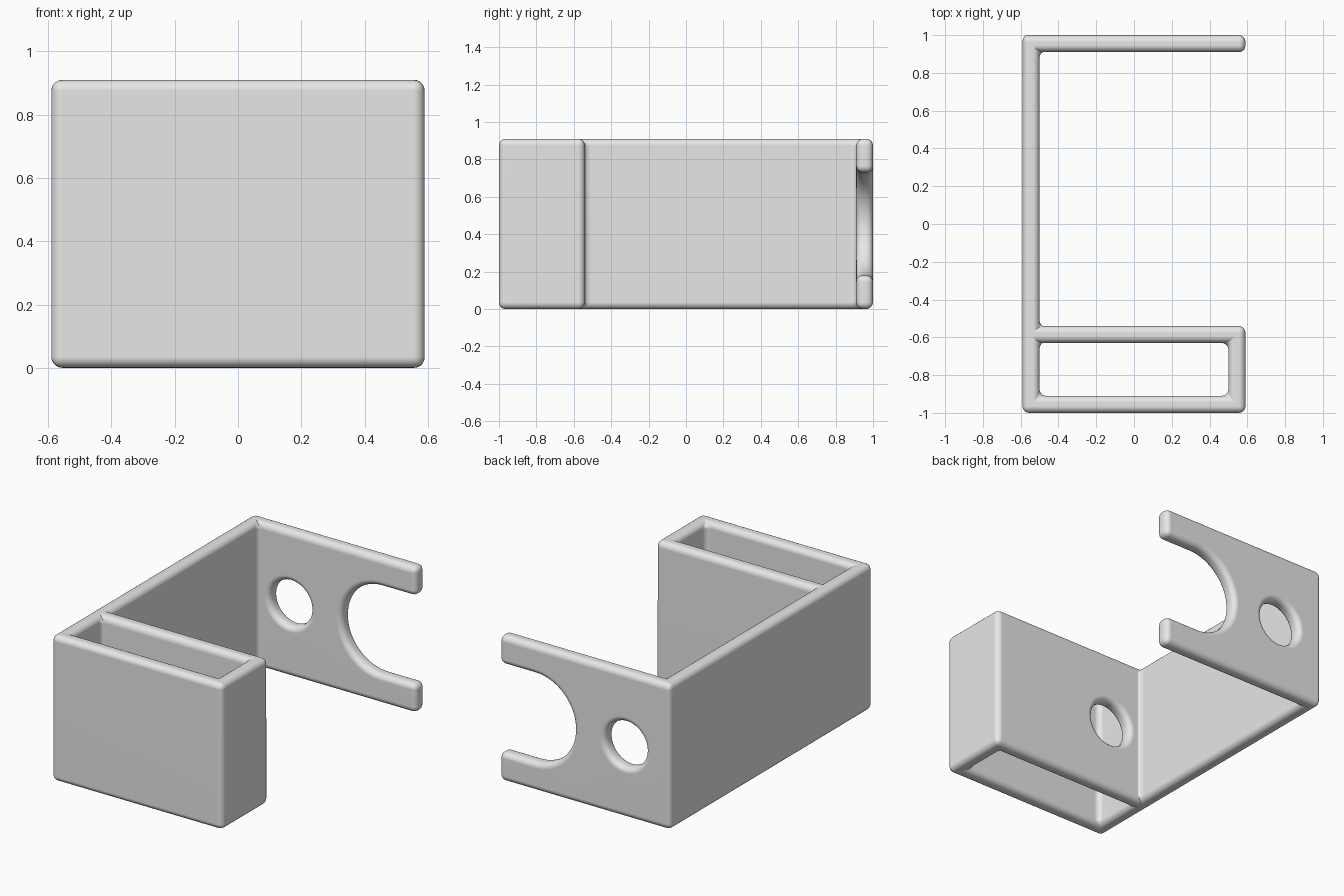
import bpy
import bmesh
import math

cube = bpy.data.objects.get("Cube")
if cube:
    bpy.data.objects.remove(cube, do_unlink=True)

W, D, H = 0.59, 1.0, 0.91      # half width, half depth, height
T = 0.09                       # wall thickness
POCKET_BACK = -0.54            # rear face of the box section
MID = H / 2

# Single plain grey
grey = bpy.data.materials.new("light_grey")
grey.use_nodes = True
grey.diffuse_color = (0.8, 0.8, 0.8, 1)
grey.node_tree.nodes["Principled BSDF"].inputs["Base Color"].default_value = (0.8, 0.8, 0.8, 1)


def prism(name, outline, place, start, end):
    """Extrude a closed 2D outline from start to end; place maps (a, b, depth) to 3D."""
    bm = bmesh.new()
    face = bm.faces.new([bm.verts.new(place(a, b, start)) for a, b in outline])
    moved = bmesh.ops.extrude_face_region(bm, geom=[face])["geom"]
    for v in [g for g in moved if isinstance(g, bmesh.types.BMVert)]:
        a, b = outline[0]
        v.co = v.co + place_offset(place, a, b, start, end)
    bmesh.ops.recalc_face_normals(bm, faces=bm.faces)
    mesh = bpy.data.meshes.new(name)
    bm.to_mesh(mesh)
    bm.free()
    obj = bpy.data.objects.new(name, mesh)
    bpy.context.collection.objects.link(obj)
    return obj


def place_offset(place, a, b, start, end):
    p, q = place(a, b, start), place(a, b, end)
    return type(bpy.context.scene.cursor.location)([j - i for i, j in zip(p, q)])


def upright(a, b, d):
    return (a, b, d)


def through_wall(a, b, d):
    return (a, d, b)


def arc(cx, cz, r, first, last, steps):
    angles = [first + (last - first) * i / steps for i in range(steps + 1)]
    return [(cx + r * math.cos(t), cz + r * math.sin(t)) for t in angles]


# Main body: side wall with the solid box section and the rear plate
body_outline = [(-W, -D), (W, -D), (W, POCKET_BACK), (-W + T, POCKET_BACK),
                (-W + T, D - T), (W, D - T), (W, D), (-W, D)]
bracket = prism("bracket_body", body_outline, upright, 0, H)
bracket.data.materials.append(grey)

# Cutters: box pocket, aligned round holes, open rear slot
px, py0, py1 = W - T, -D + T, POCKET_BACK - T
pocket = prism("pocket_cutter", [(-px, py0), (px, py0), (px, py1), (-px, py1)],
               upright, -0.1, H + 0.1)
circle = arc(-0.28, MID, 0.14, 0, 2 * math.pi, 48)[:-1]
holes = [prism("box_hole_cutter", circle, through_wall, py1 - 0.1, POCKET_BACK + 0.1),
         prism("rear_hole_cutter", circle, through_wall, D - T - 0.1, D + 0.1)]
R = 0.275
slot_outline = arc(0.35, MID, R, math.pi / 2, 3 * math.pi / 2, 32)
slot_outline += [(W + 0.2, MID - R), (W + 0.2, MID + R)]
slot = prism("slot_cutter", slot_outline, through_wall, D - T - 0.1, D + 0.1)

bpy.ops.object.select_all(action="DESELECT")
bpy.context.view_layer.objects.active = bracket
bracket.select_set(True)
for cutter in [pocket, *holes, slot]:
    cutter.hide_render = True
    mod = bracket.modifiers.new(cutter.name, "BOOLEAN")
    mod.operation = "DIFFERENCE"
    mod.solver = "EXACT"
    mod.object = cutter
    bpy.ops.object.modifier_apply(modifier=mod.name)
    bpy.data.objects.remove(cutter, do_unlink=True)

# Rounded edges everywhere, including the inside corners
bevel = bracket.modifiers.new("rounded_edges", "BEVEL")
bevel.width = 0.035
bevel.segments = 5
bevel.limit_method = "ANGLE"
bevel.angle_limit = math.radians(40)
bevel.use_clamp_overlap = False
bpy.ops.object.modifier_apply(modifier=bevel.name)

bpy.ops.object.shade_smooth_by_angle(angle=math.radians(35))
normals = bracket.modifiers.new("flat_walls", "WEIGHTED_NORMAL")
normals.keep_sharp = True
